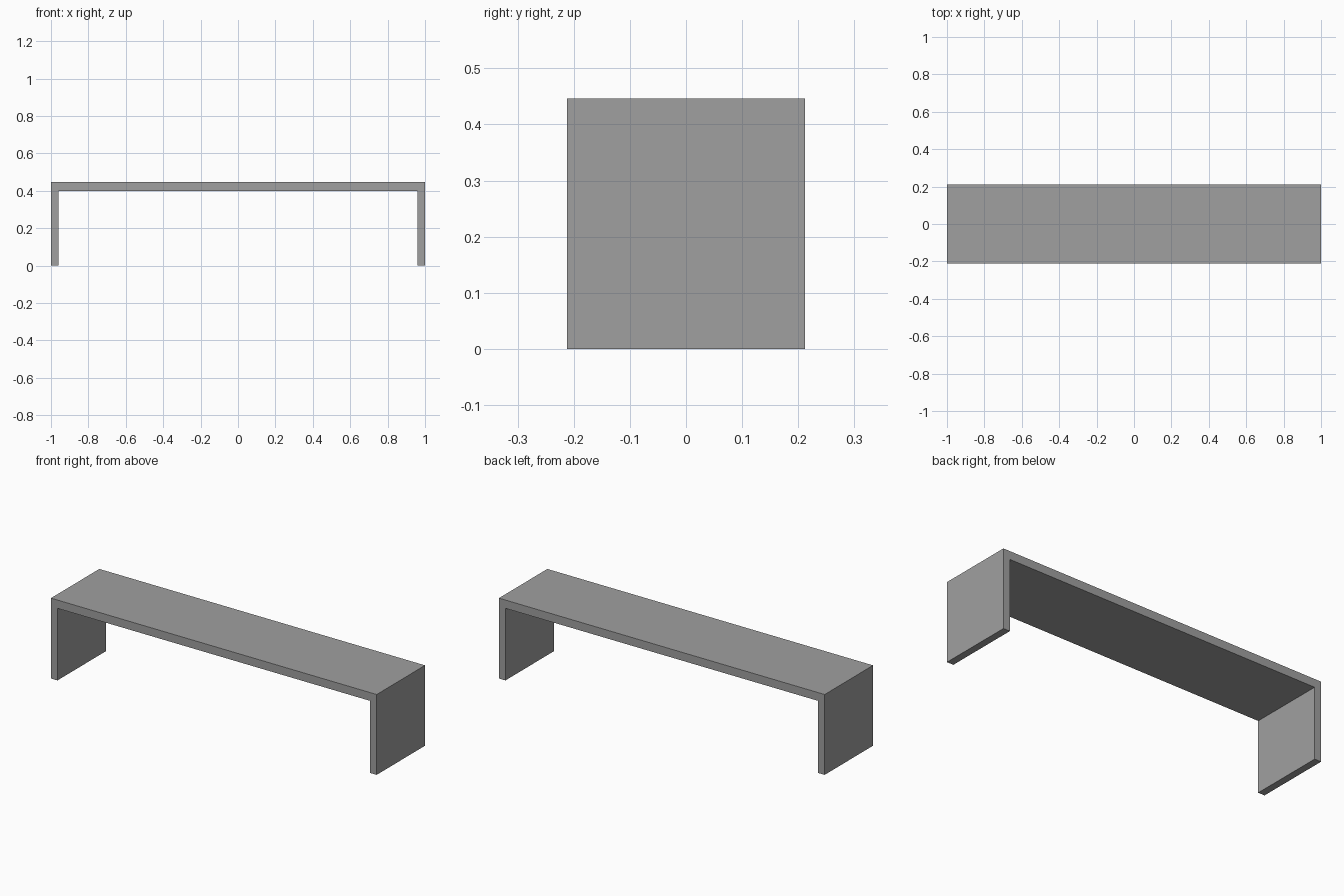
import bpy
import bmesh

cube = bpy.data.objects.get("Cube")
if cube:
    bpy.data.objects.remove(cube, do_unlink=True)

HALF_LENGTH, HALF_DEPTH = 1.0, 0.212
HEIGHT, UNDERSIDE, LEG = 0.446, 0.40, 0.04

# Plain grey
grey = bpy.data.materials.new("mid_grey")
grey.use_nodes = True
colour = (0.35, 0.35, 0.35, 1)
grey.diffuse_color = colour
grey.node_tree.nodes["Principled BSDF"].inputs["Base Color"].default_value = colour

# Top and two side panels as one folded profile, extruded front to back
inner = HALF_LENGTH - LEG
half = [(HALF_LENGTH, HEIGHT), (HALF_LENGTH, 0), (inner, 0), (inner, UNDERSIDE)]
profile = half + [(-x, z) for x, z in reversed(half)]

bm = bmesh.new()
front = bm.faces.new([bm.verts.new((x, -HALF_DEPTH, z)) for x, z in profile])
result = bmesh.ops.extrude_face_region(bm, geom=[front], use_keep_orig=True)
back = [v for v in result["geom"] if isinstance(v, bmesh.types.BMVert)]
bmesh.ops.translate(bm, verts=back, vec=(0, 2 * HALF_DEPTH, 0))
bmesh.ops.recalc_face_normals(bm, faces=bm.faces)

mesh = bpy.data.meshes.new("bench")
bm.to_mesh(mesh)
bm.free()
mesh.materials.append(grey)
bench = bpy.data.objects.new("bench", mesh)
bpy.context.collection.objects.link(bench)
